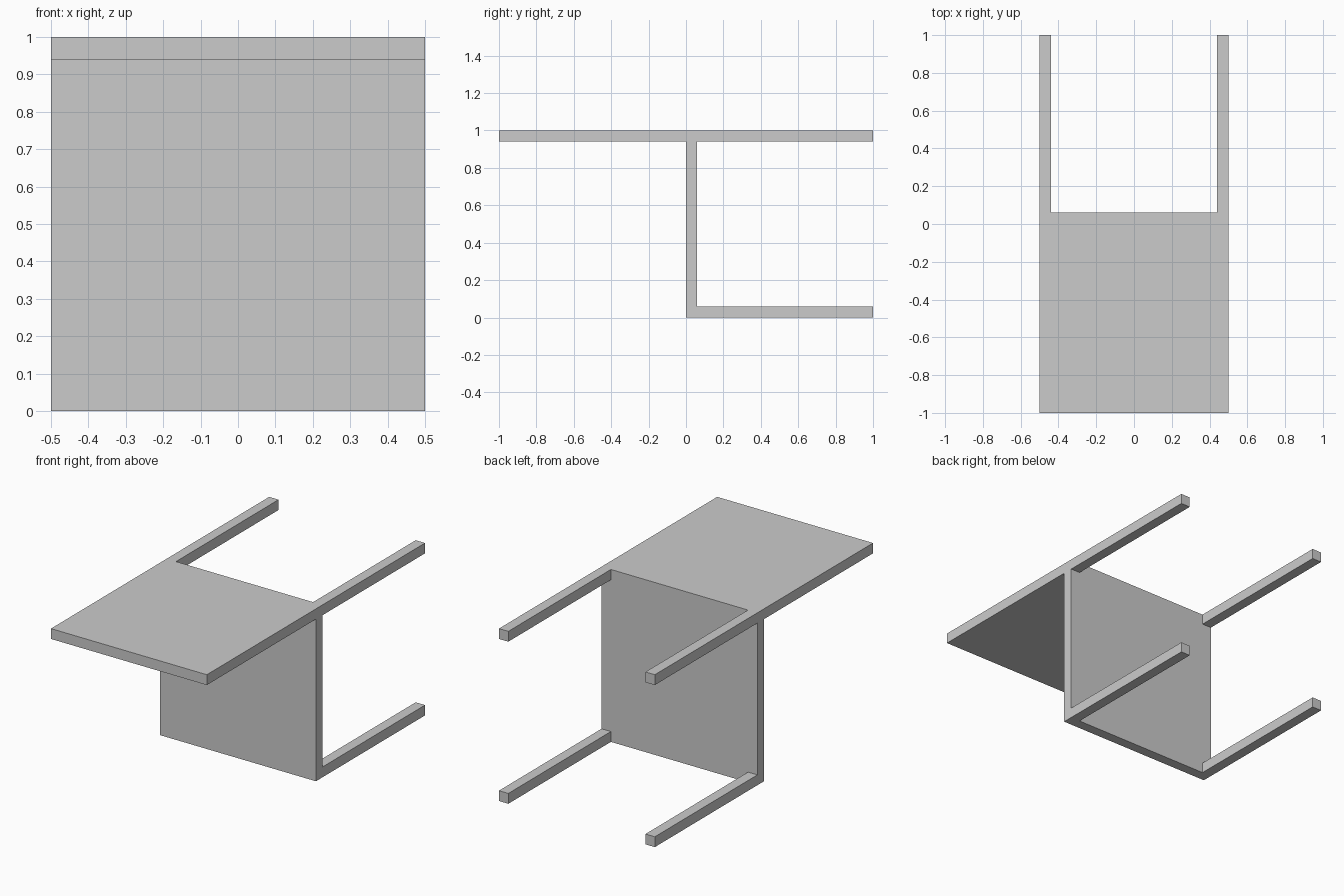
import bpy
import bmesh
from mathutils import Vector

if "Cube" in bpy.data.objects:
    bpy.data.objects.remove(bpy.data.objects["Cube"])

T = 0.06  # board thickness and leg width


def box(name, lo, hi):
    lo, hi = Vector(lo), Vector(hi)
    bm = bmesh.new()
    bmesh.ops.create_cube(bm, size=1)
    bmesh.ops.scale(bm, vec=hi - lo, verts=bm.verts)
    bmesh.ops.translate(bm, vec=(hi - lo) / 2, verts=bm.verts)
    mesh = bpy.data.meshes.new(name)
    bm.to_mesh(mesh)
    bm.free()
    obj = bpy.data.objects.new(name, mesh)
    obj.location = lo
    bpy.context.collection.objects.link(obj)
    return obj


# The chair lies on its front edge: seat upright, backrest horizontal on top
box("seat", (-0.5, 0, 0), (0.5, T, 1))
box("backrest", (-0.5, -1, 1 - T), (0.5, 0, 1))

# Four legs pointing backwards from the seat corners
for side, x in (("left", -0.5), ("right", 0.5 - T)):
    for end, z in (("front", 0), ("rear", 1 - T)):
        box(f"{end}_leg_{side}", (x, T, z), (x + T, 1, z + T))
